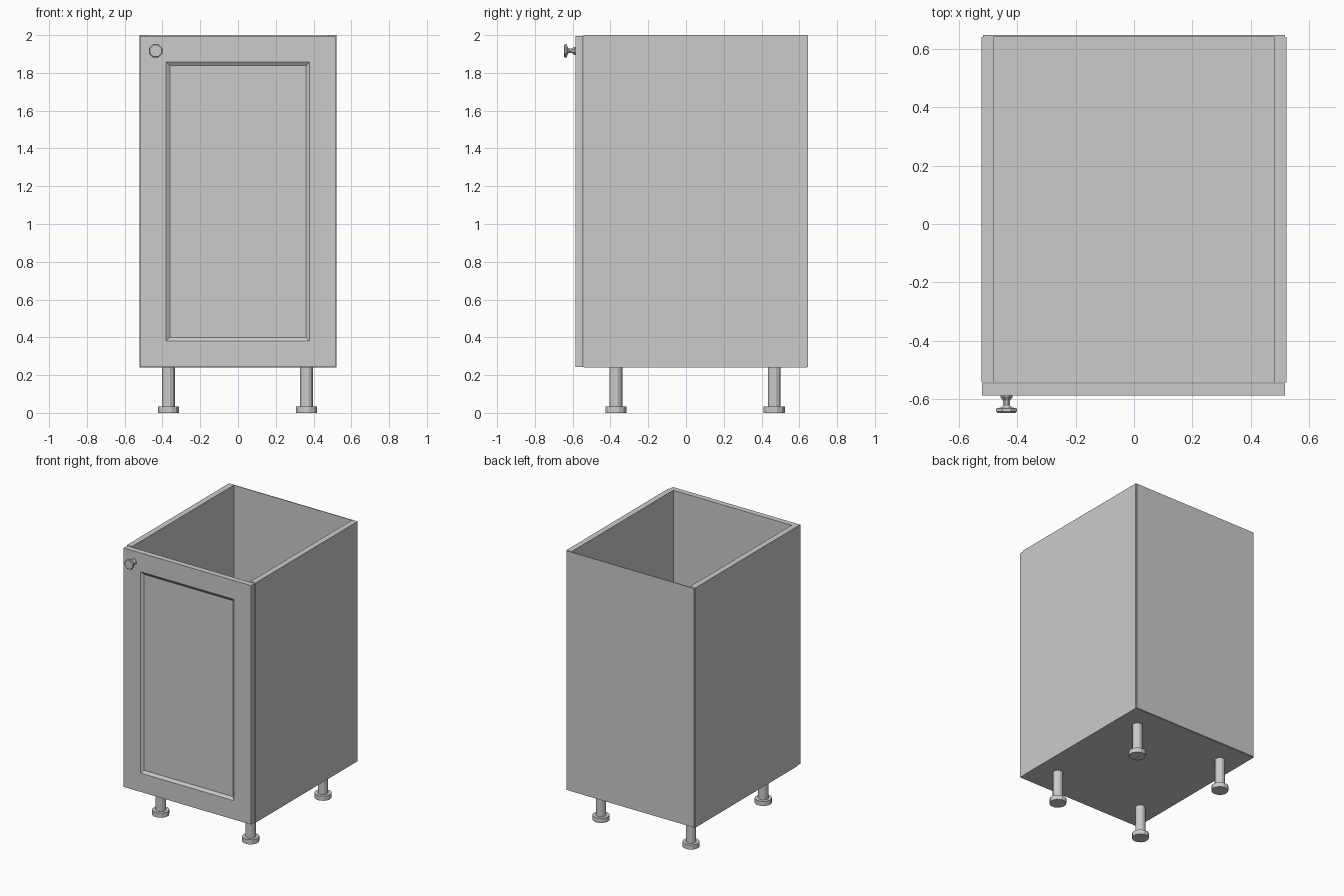
import bpy, bmesh, math
from mathutils import Matrix

if "Cube" in bpy.data.objects:
    bpy.data.objects.remove(bpy.data.objects["Cube"])


def finish(name, bm):
    bmesh.ops.recalc_face_normals(bm, faces=bm.faces)
    mesh = bpy.data.meshes.new(name)
    bm.to_mesh(mesh)
    bm.free()
    ob = bpy.data.objects.new(name, mesh)
    bpy.context.collection.objects.link(ob)
    return ob


def box_mesh(lo, hi):
    bm = bmesh.new()
    bmesh.ops.create_cube(bm, size=1)
    for v in bm.verts:
        v.co = [(a + b) / 2 + c * (b - a) for a, b, c in zip(lo, hi, v.co)]
    return bm


def box(name, lo, hi):
    return finish(name, box_mesh(lo, hi))


def turned(name, profile, sides, matrix):
    """Lathe a list of (radius, height) points around z, capped at both ends."""
    bm = bmesh.new()
    rings = []
    for r, h in profile:
        angles = [2 * math.pi * (i + 0.5) / sides for i in range(sides)]
        rings.append([bm.verts.new((r * math.cos(a), r * math.sin(a), h)) for a in angles])
    for low, high in zip(rings, rings[1:]):
        for i in range(sides):
            j = (i + 1) % sides
            bm.faces.new((low[i], low[j], high[j], high[i]))
    bm.faces.new(rings[0])
    bm.faces.new(rings[-1])
    bm.transform(matrix)
    return finish(name, bm)


# Carcass: open at the top
for side, s in (("left", -1), ("right", 1)):
    x0, x1 = sorted((s * 0.48, s * 0.522))
    box(side + "_side_panel", (x0, -0.542, 0.24), (x1, 0.64, 2.0))
box("bottom_panel", (-0.48, -0.542, 0.24), (0.48, 0.64, 0.28))
box("back_panel", (-0.517, 0.64, 0.243), (0.517, 0.646, 1.998))

# Door with a sloped recess
bm = box_mesh((-0.519, -0.586, 0.242), (0.517, -0.545, 1.996))
front = min(bm.faces, key=lambda f: f.calc_center_median().y)
bmesh.ops.inset_region(bm, faces=[front], thickness=0.138, use_even_offset=True)
bmesh.ops.inset_region(bm, faces=[front], thickness=0.02, depth=-0.014, use_even_offset=True)
finish("door", bm)

# Door knob
turned("door_knob",
       [(0.023, 0.0), (0.023, 0.005), (0.013, 0.018), (0.012, 0.033),
        (0.02, 0.041), (0.038, 0.045), (0.038, 0.055), (0.033, 0.06)],
       8, Matrix.Translation((-0.436, -0.586, 1.917)) @ Matrix.Rotation(math.pi / 2, 4, 'X'))

# Adjustable legs
for row, y in (("front", -0.371), ("back", 0.467)):
    for side, x in (("left", -0.368), ("right", 0.363)):
        turned(f"{row}_{side}_leg",
               [(0.058, 0.0), (0.058, 0.034), (0.035, 0.034), (0.035, 0.241)],
               12, Matrix.Translation((x, y, 0)))
